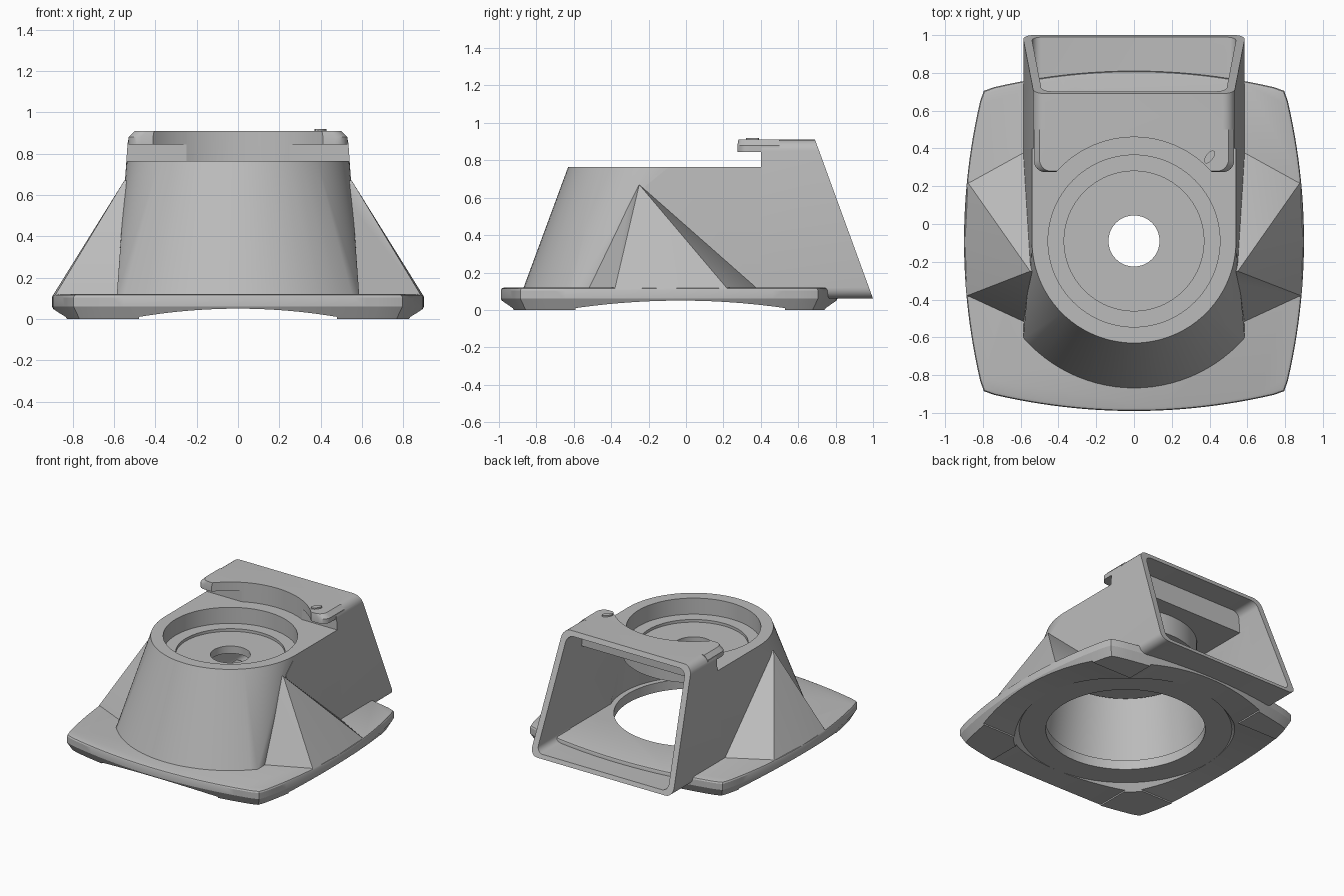
import bpy, bmesh, math
from mathutils import Vector

if "Cube" in bpy.data.objects:
    bpy.data.objects.remove(bpy.data.objects["Cube"], do_unlink=True)

CY = -0.09       # hub axis position along y
FLOOR = 0.115    # shell parts start just inside the plate
DECK = 0.765     # height of the rim

grey = bpy.data.materials.new("plain grey")
grey.use_nodes = True
grey.diffuse_color = (0.5, 0.5, 0.5, 1)
grey.node_tree.nodes["Principled BSDF"].inputs["Base Color"].default_value = (0.5, 0.5, 0.5, 1)


def hull(name, points):
    """Solid wrapped around a set of points."""
    bm = bmesh.new()
    for p in points:
        bm.verts.new(p)
    out = bmesh.ops.convex_hull(bm, input=bm.verts)
    junk = {g for g in out["geom_interior"] + out["geom_unused"] if isinstance(g, bmesh.types.BMVert)}
    bmesh.ops.delete(bm, geom=list(junk), context="VERTS")
    bmesh.ops.dissolve_limit(bm, angle_limit=0.002, verts=bm.verts, edges=bm.edges)
    bmesh.ops.recalc_face_normals(bm, faces=bm.faces)
    mesh = bpy.data.meshes.new(name)
    bm.to_mesh(mesh)
    bm.free()
    mesh.materials.append(grey)
    obj = bpy.data.objects.new(name, mesh)
    bpy.context.collection.objects.link(obj)
    return obj


def circle(r, z, n=96):
    return [(r * math.cos(math.tau * i / n), CY + r * math.sin(math.tau * i / n), z) for i in range(n)]


def cone(name, r1, z1, r2, z2):
    return hull(name, circle(r1, z1) + circle(r2, z2))


def combine(target, tool, operation):
    mod = target.modifiers.new("cut", "BOOLEAN")
    mod.operation = operation
    mod.solver = "EXACT"
    mod.object = tool
    tool.hide_render = True
    bpy.context.view_layer.update()
    bpy.context.view_layer.objects.active = target
    bpy.ops.object.modifier_apply(modifier=mod.name)
    bpy.data.objects.remove(tool, do_unlink=True)


def add(target, tool):
    combine(target, tool, "UNION")


def cut(target, tool):
    combine(target, tool, "DIFFERENCE")


def half_width(z):
    return 0.53 + 0.06 * (0.91 - z) / 0.85


def back_y(z):
    return 1.0 - (z - 0.06) * 0.31 / 0.85


def duct_ring(z0, z1, inset, r, y_of):
    """Rounded section of the duct, with y given as a function of height."""
    pts = []
    for sx in (-1, 1):
        for top in (0, 1):
            for k in range(7):
                a = math.pi / 2 * k / 6
                z = z1 - r + r * math.sin(a) if top else z0 + r - r * math.sin(a)
                pts.append((sx * (half_width(z) - inset - r + r * math.cos(a)), y_of(z), z))
    return pts


# ---- base plate: bowed square with rounded corners and chamfered rims
outline = []
for i in range(25):
    t = 0.74 * (i / 12 - 1)
    b = 0.9 - 0.1 * (t / 0.8) ** 2
    outline += [(b, t), (-b, t), (t, b), (t, -b)]
outline += [(sx * 0.795, sy * 0.795) for sx in (-1, 1) for sy in (-1, 1)]
rings = ((0.965, 0), (0.97, 0.025), (1, 0.06), (1, 0.105), (0.995, 0.115), (0.98, 0.12))
base = hull("base_plate", [(x * s, y * s + CY, z) for s, z in rings for x, y in outline])

# arched underside between the four corner feet
for axis, mid, span in (("x", 0, 0.48), ("y", -0.03, 0.56)):
    pts = []
    for i in range(21):
        t = i / 10 - 1
        z = 0.01 + 0.04 * (1 - t * t)
        for far in (-1.2, 1.2):
            for h in (-0.1, z):
                u = mid + span * t
                pts.append((u, far, h) if axis == "x" else (far, u, h))
    cut(base, hull("arch_cutter", pts))
cut(base, cone("foot_cutter", 0.80, -0.05, 0.72, 0.05))
cut(base, cone("base_hole_cutter", 0.54, -0.1, 0.54, 0.2))

# ---- housing: sloped round front
front = [p for p in circle(0.78, FLOOR) if p[1] < CY and abs(p[0]) < 0.59]
back_foot = [(sx * 0.56, 0.2, FLOOR) for sx in (-1, 1)]
housing = hull("duct_housing", circle(0.54, DECK) + front + back_foot)

# side wings running out to the plate edge
for s in (-1, 1):
    wing = [(0.55, -0.25, 0.67), (0.3, -0.25, 0.67), (0.3, 0.38, FLOOR), (0.3, -0.5, FLOOR),
            (0.59, 0.38, FLOOR), (0.88, 0.22, FLOOR), (0.895, -0.09, FLOOR),
            (0.885, -0.38, FLOOR), (0.56, -0.53, FLOOR)]
    add(housing, hull("wing", [(s * x, y, z) for x, y, z in wing]))

# straight duct walls beside the hub
add(housing, hull("duct_sides", [(s * half_width(z), y, z) for s in (-1, 1)
                                 for y, z in ((-0.09, DECK), (-0.22, 0.66), (0.1, FLOOR),
                                              (0.5, DECK), (0.5, FLOOR))]))

# slanted outlet with a raised roof
outlet = hull("outlet", duct_ring(0.06, 0.91, 0, 0.06, lambda z: 0.4)
              + duct_ring(0.06, 0.91, 0, 0.06, back_y))

# roof lip hooked over the deck, with rounded tips
lip = []
for s in (-1, 1):
    for k in range(9):
        a = math.pi / 2 * k / 8
        x, y = 0.47 + 0.06 * math.cos(a), 0.335 - 0.06 * math.sin(a)
        lip += [(s * x, y, 0.845), (s * x, y, 0.88), (s * (x - 0.03), y + 0.005, 0.91)]
    lip += [(s * 0.53, 0.5, 0.845), (s * 0.53, 0.5, 0.88), (s * 0.5, 0.5, 0.91)]
add(outlet, hull("roof_lip", lip))
cut(outlet, cone("lip_cutter", 0.55, DECK, 0.55, 1.0))
add(housing, outlet)

# hollow interior
cut(housing, cone("core_cavity", 0.60, -0.05, 0.50, 0.72))
cut(housing, hull("duct_cavity", [(s * (half_width(z) - 0.045), y, z) for s in (-1, 1)
                                  for y in (CY, 0.6) for z in (0.09, 0.72)]))
cut(housing, hull("outlet_cavity", duct_ring(0.09, 0.875, 0.045, 0.05, lambda z: 0.52)
                  + duct_ring(0.09, 0.875, 0.045, 0.05, lambda z: back_y(z) + 0.1)))

# hub cup with stepped recess and shaft hole
add(housing, cone("hub_cup", 0.485, 0.57, 0.485, 0.74))
for r, z in ((0.455, 0.645), (0.37, 0.625), (0.135, 0.4)):
    cut(housing, cone("recess_cutter", r, z, r, 1.0))

# ---- small oval marker on the lip
marker = []
for k in range(24):
    a = math.tau * k / 24
    u, v = 0.04 * math.cos(a), 0.02 * math.sin(a)
    for z in (0.9, 0.92):
        marker.append((0.4 + 0.6 * u - 0.8 * v, 0.355 + 0.8 * u + 0.6 * v, z))
bump = hull("lip_marker", marker)

# smooth curved faces, keep hard edges
bpy.ops.object.select_all(action="DESELECT")
for obj in (base, housing, bump):
    obj.select_set(True)
bpy.context.view_layer.objects.active = housing
bpy.ops.object.shade_smooth_by_angle(angle=math.radians(25))
